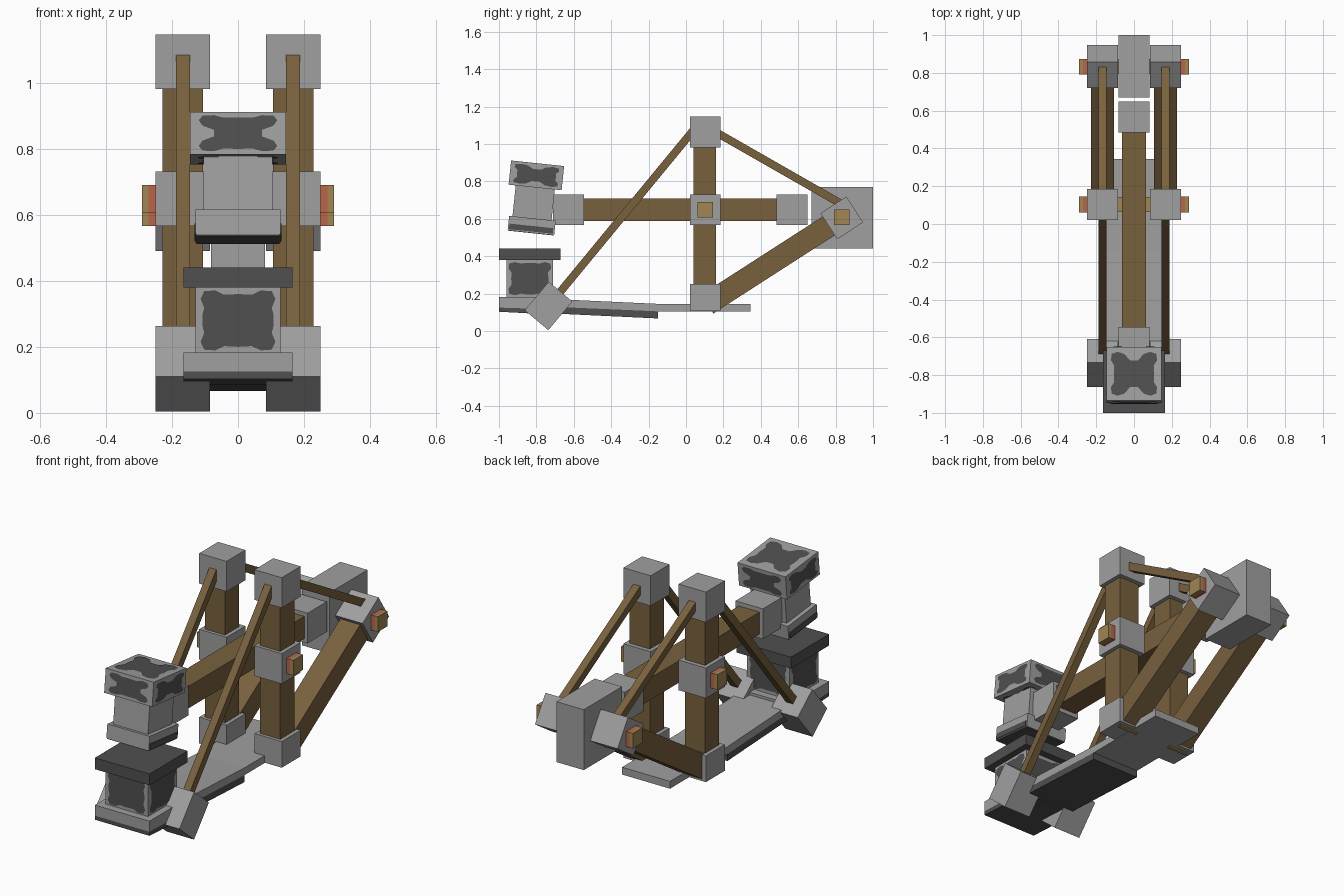
import bpy, math
from mathutils import Matrix

if "Cube" in bpy.data.objects:
    bpy.data.objects.remove(bpy.data.objects["Cube"])


def mat(name, r, g, b):
    m = bpy.data.materials.new(name)
    m.diffuse_color = (r, g, b, 1)
    m.use_nodes = True
    m.node_tree.nodes["Principled BSDF"].inputs["Base Color"].default_value = m.diffuse_color
    return m


STONE = mat("light_stone", .35, .35, .35)
DARK = mat("dark_stone", .08, .08, .08)
WOOD = mat("brown_wood", .19, .12, .048)
TAN = mat("tan_wood", .36, .235, .09)
RED = mat("red_band", .48, .13, .065)


def make(name, verts, faces, m, loc=(0, 0, 0), tilt=0):
    me = bpy.data.meshes.new(name)
    me.from_pydata(verts, [], faces)
    me.materials.append(m)
    ob = bpy.data.objects.new(name, me)
    ob.matrix_world = Matrix.Translation(loc) @ Matrix.Rotation(math.radians(tilt), 4, 'X')
    bpy.context.collection.objects.link(ob)
    return ob


def prism(name, pts, half, m, loc=(0, 0, 0), tilt=0):
    """Side outline (y, z), counterclockwise, extruded along x."""
    n = len(pts)
    v = [(x, y, z) for x in (-half, half) for y, z in pts]
    f = [tuple(range(n))[::-1], tuple(range(n, 2 * n))]
    f += [(i, (i + 1) % n, n + (i + 1) % n, n + i) for i in range(n)]
    return make(name, v, f, m, loc, tilt)


def box(name, loc, size, m, tilt=0):
    y, z = size[1] / 2, size[2] / 2
    return prism(name, [(-y, -z), (y, -z), (y, z), (-y, z)], size[0] / 2, m, loc, tilt)


def beam(name, x, a, b, w, m):
    """Square beam between two (y, z) points."""
    dy, dz = b[0] - a[0], b[1] - a[1]
    return box(name, (x, (a[0] + b[0]) / 2, (a[1] + b[1]) / 2),
               (w, math.hypot(dy, dz), w), m, math.degrees(math.atan2(dz, dy)))


def patch(name, loc, size, axis, sign, notch, tilt=0):
    """Worn dark patch with four lobes lying on one face of a box."""
    quarter = [(.74, 0), (.72, .3), (.84, .5), (.82, .74), (.6, .82), (.35, .74), (.15, notch)]
    h = quarter + [(-u, v) for u, v in quarter[::-1]]
    ring = h[:-1] + [(u, -v) for u, v in h[::-1][:-1]]
    a, b = (axis + 1) % 3, (axis + 2) % 3
    verts = []
    for u, v in ring:
        p = [0, 0, 0]
        p[axis] = sign * (size[axis] / 2 + .003)
        p[a], p[b] = u * size[a] / 2, v * size[b] / 2
        verts.append(p)
    order = list(range(len(verts)))
    return make(name, verts, [order if sign > 0 else order[::-1]], DARK, loc, tilt)


# Side frames, mirrored left and right
for s, side in ((-1, "left"), (1, "right")):
    x = s * .167
    box(side + "_post", (x, .1, .61), (.122, .122, .96), WOOD)
    box(side + "_post_cap", (x, .103, 1.063), (.165, .163, .165), STONE)
    box(side + "_post_collar", (x, .103, .648), (.165, .163, .165), STONE)
    box(side + "_post_foot", (x, .103, .179), (.165, .163, .143), STONE)
    beam(side + "_rear_beam", x, (.114, .144), (.83, .605), .12, WOOD)
    box(side + "_rear_block", (x, .833, .605), (.165, .165, .165), STONE, 33)
    beam(side + "_front_strut", x, (-.735, .133), (.06, 1.098), .042, WOOD)
    box(side + "_front_block", (x, -.735, .134), (.165, .2, .165), STONE, 50)
    beam(side + "_rear_strut", x, (.10, 1.097), (.83, .68), .042, WOOD)
    # Pegs with a red inner band
    for part, y, z in (("pivot", .103, .648), ("rear", .833, .607)):
        box(f"{side}_{part}_peg_band", (s * .259, y, z), (.024, .083, .083), RED)
        box(f"{side}_{part}_peg_end", (s * .281, y, z), (.02, .083, .083), TAN)

# Axles
box("pivot_axle", (0, .103, .648), (.48, .08, .08), TAN)
box("rear_axle", (0, .833, .607), (.48, .08, .08), TAN)

# Swing arm and counterweight
box("arm", (0, -.025, .648), (.126, 1.09, .12), WOOD)
box("arm_rear_cap", (0, .566, .648), (.165, .165, .165), STONE)
box("arm_front_cap", (0, -.628, .648), (.165, .165, .165), STONE)
box("counterweight", (0, .835, .605), (.165, .33, .33), STONE)

# Hammer, slightly tilted
T = -6
top_loc, top_size = (0, -.80, .832), (.29, .285, .13)
box("hammer_head", top_loc, top_size, STONE, T)
for axis, sign in ((0, -1), (0, 1), (1, -1), (1, 1), (2, 1), (2, -1)):
    patch("hammer_head_wear", top_loc, top_size, axis, sign, .5, T)
box("hammer_neck", (0, -.815, .682), (.21, .21, .18), STONE, T)
box("hammer_face", (0, -.825, .565), (.256, .25, .075), STONE, T)
box("hammer_face_underside", (0, -.829, .5265), (.25, .244, .006), DARK, T)
for s in (-1, 1):
    box("hammer_face_side_wear", (s * .129, -.828, .547), (.006, .235, .03), DARK, T)

# Anvil
box("anvil_top", (0, -.835, .41), (.33, .33, .062), DARK)
body_loc, body_size = (0, -.835, .28), (.256, .25, .2)
box("anvil_body", body_loc, body_size, STONE)
for axis in (0, 1):
    for sign in (-1, 1):
        patch("anvil_body_wear", body_loc, [d * (1 if i == axis else 1.08) for i, d in enumerate(body_size)],
              axis, sign, .78)
prism("anvil_base", [(-1, .125), (-.67, .115), (-.67, .183), (-1, .183)], .165, STONE)
prism("anvil_base_lower", [(-1, .103), (-.67, .085), (-.67, .115), (-1, .125)], .165, DARK)

# Ground plank, pale above and dark below
prism("plank", [(-.95, .14), (-.15, .105), (.345, .105), (.345, .145), (-.15, .145), (-.65, .168), (-.95, .178)],
      .145, STONE)
prism("plank_underside", [(-.95, .105), (-.15, .067), (-.15, .105), (-.95, .14)], .145, DARK)
